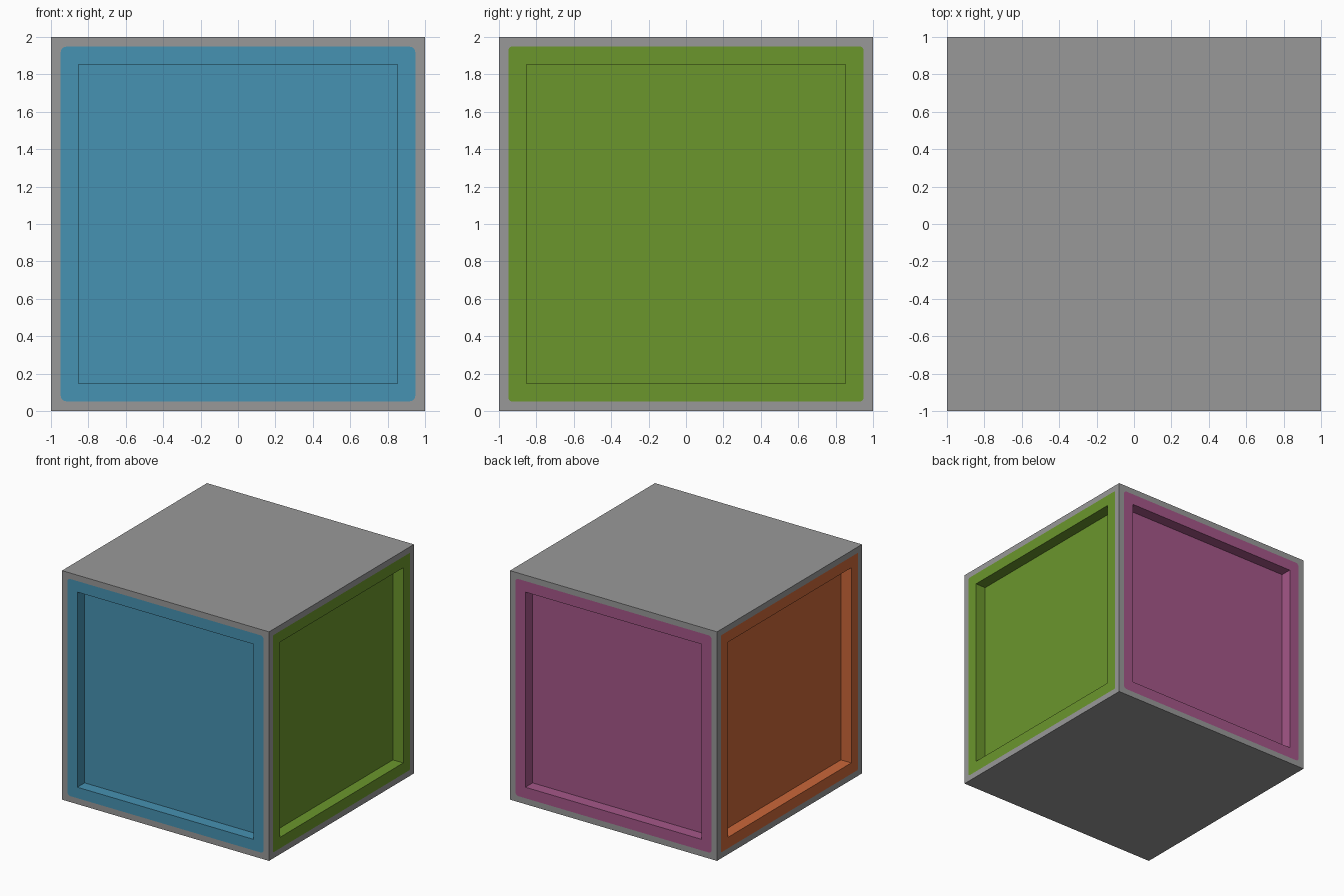
import bpy, bmesh, math
from mathutils import Matrix, Vector

if "Cube" in bpy.data.objects:
    bpy.data.objects.remove(bpy.data.objects["Cube"])


def material(name, rgb):
    """Flat material from 0-255 display colour."""
    def lin(c):
        c /= 255
        return c / 12.92 if c <= 0.04045 else ((c + 0.055) / 1.055) ** 2.4
    m = bpy.data.materials.new(name)
    m.diffuse_color = (*[lin(c) for c in rgb], 1)
    m.use_nodes = True
    m.node_tree.nodes["Principled BSDF"].inputs["Base Color"].default_value = m.diffuse_color
    return m


MATS = [material("grey shell", (153, 153, 153)),
        material("blue panel", (70, 146, 178)),
        material("green panel", (107, 150, 44)),
        material("purple panel", (165, 87, 137)),
        material("orange panel", (203, 103, 57))]

STEPS = 4  # segments per rounded corner


def ring(bm, turn, half, radius, y):
    """Rounded square outline on a side, seen from the front then turned."""
    verts = []
    for q in range(4):
        mid = math.pi / 4 + q * math.pi / 2
        cx = math.copysign(half - radius, math.cos(mid))
        cz = math.copysign(half - radius, math.sin(mid))
        for i in range(STEPS + 1):
            a = (q + i / STEPS) * math.pi / 2
            p = Vector((cx + radius * math.cos(a), y, 1 + cz + radius * math.sin(a)))
            verts.append(bm.verts.new(turn @ p))
    return verts


def bridge(bm, outer, inner, mat):
    n = len(outer)
    for i in range(n):
        j = (i + 1) % n
        bm.faces.new((outer[i], outer[j], inner[j], inner[i])).material_index = mat


bm = bmesh.new()

# Four sides: grey rim, coloured border, recess walls and recess floor
for k, radius in enumerate((0.03, 0.015, 0.03, 0.015)):
    turn = Matrix.Rotation(k * math.pi / 2, 4, 'Z')
    edge = ring(bm, turn, 1.0, 0, -1)
    border = ring(bm, turn, 0.948, radius, -1)
    mouth = ring(bm, turn, 0.852, 0, -1)
    floor = ring(bm, turn, 0.852, 0, -0.9)
    bridge(bm, edge, border, 0)
    bridge(bm, border, mouth, k + 1)
    bridge(bm, mouth, floor, k + 1)
    bm.faces.new(floor).material_index = k + 1

# Plain top and bottom
for z in (0, 2):
    bm.faces.new([bm.verts.new((x, y, z))
                  for x, y in ((-1, -1), (1, -1), (1, 1), (-1, 1))])

bmesh.ops.remove_doubles(bm, verts=bm.verts, dist=0.0005)
bmesh.ops.recalc_face_normals(bm, faces=bm.faces)

mesh = bpy.data.meshes.new("panelled_cube")
bm.to_mesh(mesh)
bm.free()
for m in MATS:
    mesh.materials.append(m)
cube = bpy.data.objects.new("panelled_cube", mesh)
bpy.context.collection.objects.link(cube)
